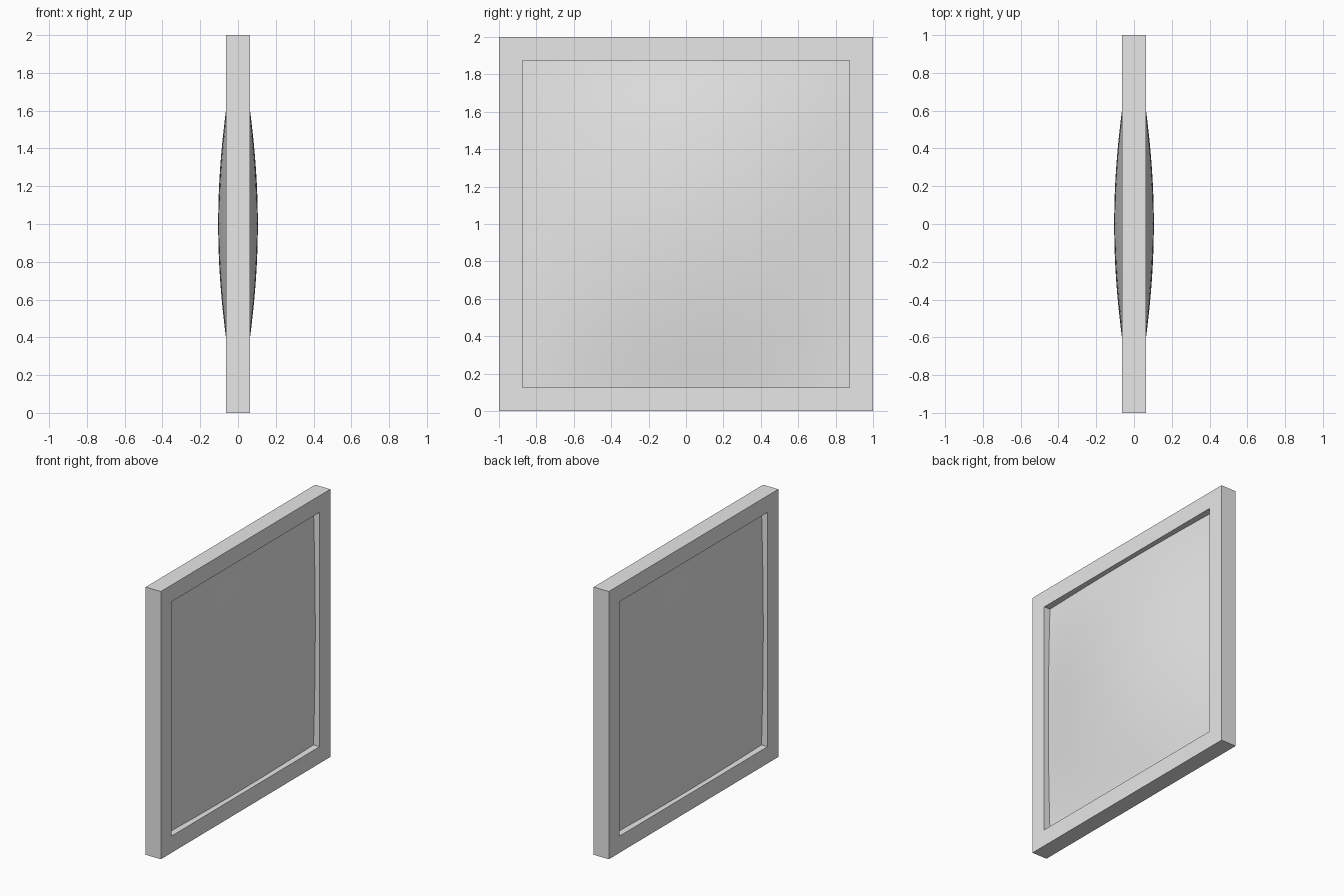
import bpy
import bmesh

cube = bpy.data.objects.get("Cube")
if cube:
    bpy.data.objects.remove(cube, do_unlink=True)

HALF = 1.0        # outer half size
INNER = 0.875     # half size of the opening
THICK = 0.0625    # half thickness of the frame
STEPS = 32

grey = bpy.data.materials.new("light_grey")
grey.use_nodes = True
grey.diffuse_color = (0.8, 0.8, 0.8, 1)
grey.node_tree.nodes["Principled BSDF"].inputs["Base Color"].default_value = (0.8, 0.8, 0.8, 1)


def add_object(name, bm):
    bmesh.ops.recalc_face_normals(bm, faces=bm.faces)
    mesh = bpy.data.meshes.new(name)
    bm.to_mesh(mesh)
    bm.free()
    mesh.materials.append(grey)
    obj = bpy.data.objects.new(name, mesh)
    bpy.context.collection.objects.link(obj)
    return obj


# Square frame: outer and inner rings on both sides, joined by quads
bm = bmesh.new()
corners = [(-1, -1), (1, -1), (1, 1), (-1, 1)]


def ring(x, size):
    return [bm.verts.new((x, size * y, 1 + size * z)) for y, z in corners]


rings = [ring(-THICK, HALF), ring(THICK, HALF), ring(THICK, INNER), ring(-THICK, INNER)]
for r in range(4):
    a, b = rings[r], rings[(r + 1) % 4]
    for i in range(4):
        j = (i + 1) % 4
        bm.faces.new((a[i], a[j], b[j], b[i]))
add_object("frame", bm)


# Padded panel: a grid domed outward on each side
def dome(t):
    return max(0, 1 - t * t) ** 1.16


def panel_height(u, v):
    gu, gv = dome(u), dome(v)
    return 0.012 + 0.014 * (gu + gv) + 0.065 * gu * gv


bm = bmesh.new()
sheets = []
for side in (-1, 1):
    sheet = []
    for i in range(STEPS + 1):
        u = 2 * i / STEPS - 1
        row = []
        for k in range(STEPS + 1):
            v = 2 * k / STEPS - 1
            row.append(bm.verts.new((side * panel_height(u, v), INNER * u, 1 + INNER * v)))
        sheet.append(row)
    for i in range(STEPS):
        for k in range(STEPS):
            bm.faces.new((sheet[i][k], sheet[i + 1][k], sheet[i + 1][k + 1], sheet[i][k + 1]))
    sheets.append(sheet)

# Close the rim between the two sheets
rim = [(i, 0) for i in range(STEPS)] + [(STEPS, k) for k in range(STEPS)]
rim += [(STEPS - i, STEPS) for i in range(STEPS)] + [(0, STEPS - k) for k in range(STEPS)]
back, front = sheets
for (i, k), (m, n) in zip(rim, rim[1:] + rim[:1]):
    bm.faces.new((back[i][k], back[m][n], front[m][n], front[i][k]))

panel = add_object("domed_panel", bm)
bpy.ops.object.select_all(action='DESELECT')
panel.select_set(True)
bpy.context.view_layer.objects.active = panel
bpy.ops.object.shade_smooth_by_angle(angle=0.6)
